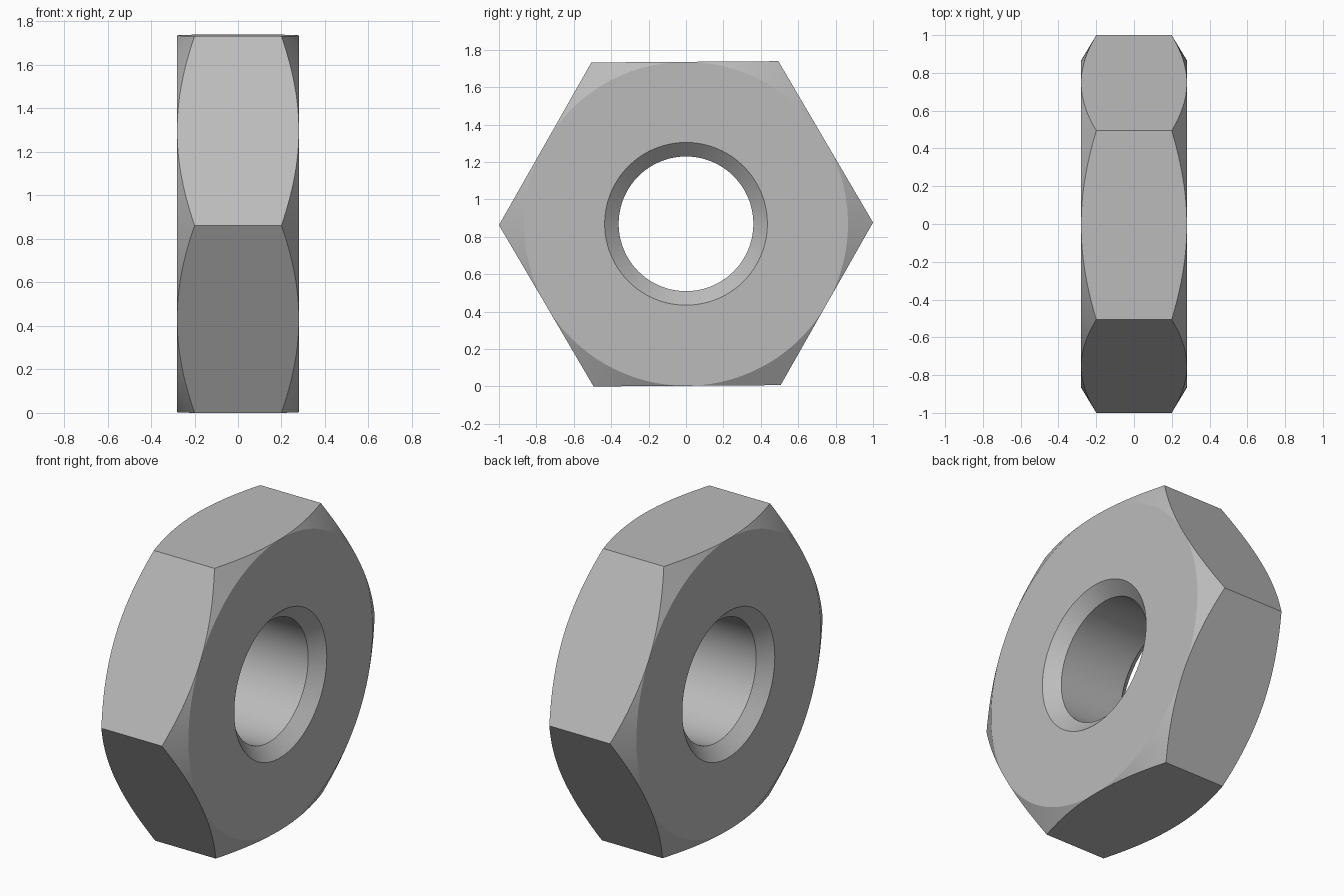
import bpy, bmesh
from math import pi, sin, cos, radians, sqrt

cube = bpy.data.objects.get("Cube")
if cube:
    bpy.data.objects.remove(cube)

SEGMENTS = 144               # divisible by 12, so corners and side middles fall on points
APOTHEM = sqrt(3) / 2        # hexagon with corner radius 1
HALF = 0.28                  # half thickness
HOLE, SINK, SINK_DEPTH = 0.36, 0.435, 0.07
CHAMFER = 0.6                # drop of the corner cone per unit of radius
TURN = radians(0.4)          # slight roll about the axis


def section(angle):
    """Closed cross-section (x, radius) of the nut at one angle."""
    rim = APOTHEM / cos((angle % (pi / 3)) - pi / 6)
    edge = HALF - CHAMFER * (rim - APOTHEM)
    side = [(HALF - SINK_DEPTH, HOLE), (HALF, SINK), (HALF, APOTHEM), (edge, rim)]
    return side + [(-x, r) for x, r in reversed(side)]


# Steel
steel = bpy.data.materials.new("steel_grey")
steel.use_nodes = True
colour = (0.5, 0.5, 0.5, 1)
steel.diffuse_color = colour
steel.node_tree.nodes["Principled BSDF"].inputs["Base Color"].default_value = colour

# Nut body: sweep the section around the x axis
bm = bmesh.new()
rings = []
for i in range(SEGMENTS):
    a = 2 * pi * i / SEGMENTS
    rings.append([bm.verts.new((x, r * cos(a + TURN), r * sin(a + TURN)))
                  for x, r in section(a)])
for i, ring in enumerate(rings):
    following = rings[(i + 1) % SEGMENTS]
    for j in range(len(ring)):
        k = (j + 1) % len(ring)
        bm.faces.new((ring[j], ring[k], following[k], following[j]))

# The cone meets the flats at the middle of each side
bmesh.ops.remove_doubles(bm, verts=bm.verts, dist=1e-5)
bmesh.ops.recalc_face_normals(bm, faces=bm.faces)

# Stand on the ground
low = min(v.co.z for v in bm.verts)
bmesh.ops.translate(bm, verts=bm.verts, vec=(0, 0, -low))

mesh = bpy.data.meshes.new("hex_nut")
bm.to_mesh(mesh)
bm.free()
mesh.materials.append(steel)
nut = bpy.data.objects.new("hex_nut", mesh)
bpy.context.collection.objects.link(nut)

# Smooth bore and cones, crisp edges
bpy.ops.object.select_all(action='DESELECT')
nut.select_set(True)
bpy.context.view_layer.objects.active = nut
bpy.ops.object.shade_smooth_by_angle(angle=radians(25))
